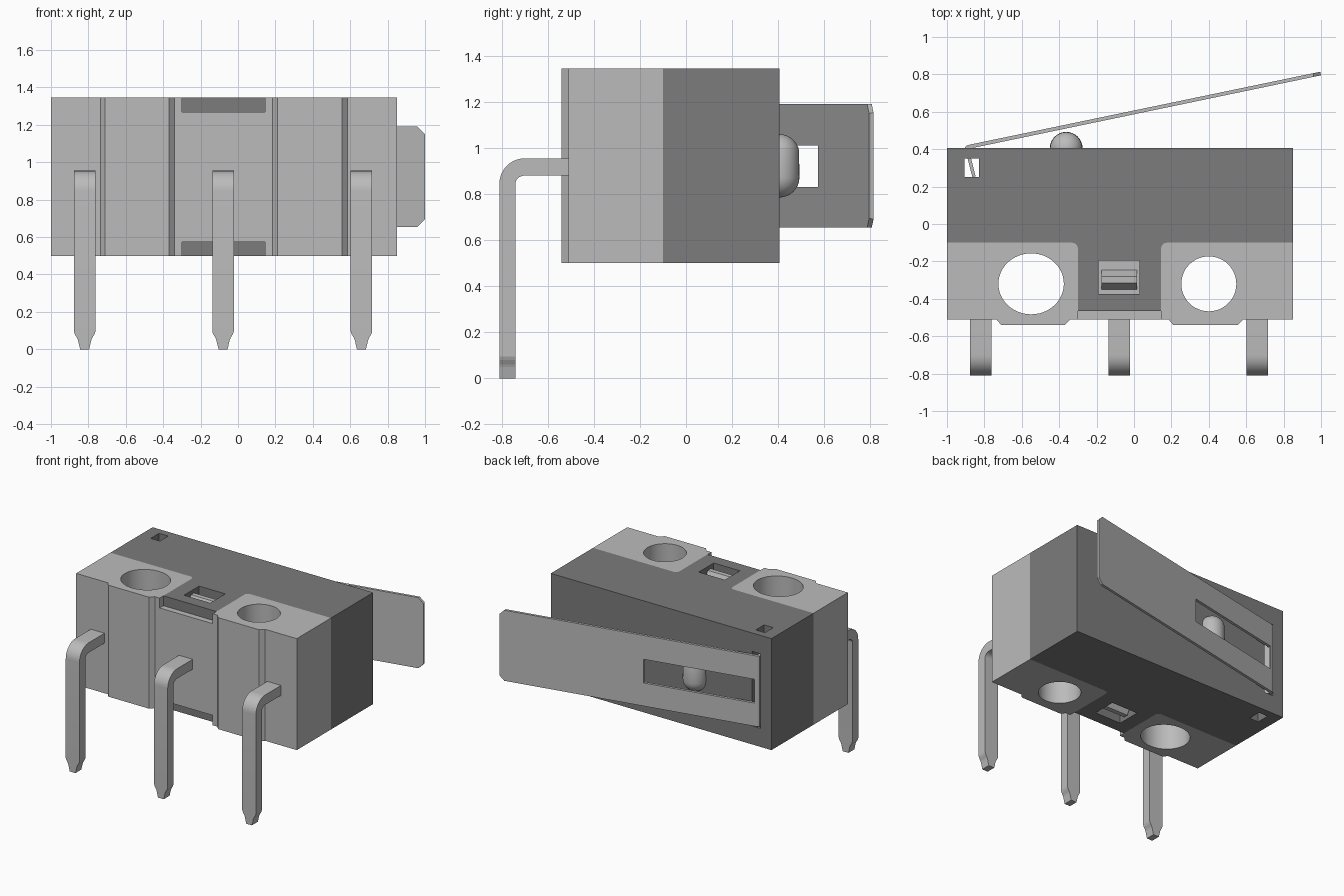
import bpy, bmesh
from math import sin, cos, pi, radians
from mathutils import Vector

if "Cube" in bpy.data.objects:
    bpy.data.objects.remove(bpy.data.objects["Cube"], do_unlink=True)


def material(name, value):
    m = bpy.data.materials.new(name)
    m.use_nodes = True
    colour = (value, value, value, 1)
    m.diffuse_color = colour
    m.node_tree.nodes["Principled BSDF"].inputs["Base Color"].default_value = colour
    return m


LIGHT = material("light grey", 0.5)
DARK = material("dark grey", 0.2)
Z0, Z1, MID = 0.5, 1.345, 0.9225


def finish(name, bm, mat):
    bmesh.ops.recalc_face_normals(bm, faces=bm.faces)
    me = bpy.data.meshes.new(name)
    bm.to_mesh(me)
    bm.free()
    ob = bpy.data.objects.new(name, me)
    bpy.context.collection.objects.link(ob)
    me.materials.append(mat)
    return ob


def prism(name, pts, lo, hi, mat=DARK, axis="z"):
    """Extrude a flat outline along an axis from lo to hi."""
    place = {"z": lambda a, b: (a, b, lo),
             "x": lambda a, b: (lo, a, b),
             "y": lambda a, b: (a, lo, b)}[axis]
    bm = bmesh.new()
    face = bm.faces.new([bm.verts.new(place(*p)) for p in pts])
    ext = bmesh.ops.extrude_face_region(bm, geom=[face])
    step = Vector([hi - lo if axis == c else 0 for c in "xyz"])
    bmesh.ops.translate(bm, vec=step,
                        verts=[v for v in ext["geom"] if isinstance(v, bmesh.types.BMVert)])
    return finish(name, bm, mat)


def rect(a0, a1, b0, b1):
    return [(a0, b0), (a1, b0), (a1, b1), (a0, b1)]


def arc(cx, cy, rx, ry, start, end, n):
    return [(cx + rx * cos(radians(start + (end - start) * i / n)),
             cy + ry * sin(radians(start + (end - start) * i / n))) for i in range(n + 1)]


def activate(ob):
    bpy.ops.object.select_all(action="DESELECT")
    ob.select_set(True)
    bpy.context.view_layer.objects.active = ob


def cut(ob, cutter):
    mod = ob.modifiers.new("cut", "BOOLEAN")
    mod.operation, mod.solver, mod.object = "DIFFERENCE", "EXACT", cutter
    activate(ob)
    bpy.ops.object.modifier_apply(modifier=mod.name)
    bpy.data.objects.remove(cutter, do_unlink=True)


def smooth(ob):
    activate(ob)
    bpy.ops.object.shade_smooth_by_angle(angle=radians(35))


def tongue_outline(front):
    # T-shaped outline that flares where it meets the housing
    left = arc(-0.33, -0.13, 0.03, 0.03, 90, 0, 6)
    right = arc(0.175, -0.13, 0.03, 0.03, 180, 90, 6)
    return left + [(-0.3, front), (0.145, front)] + right


# Front base with two raised pads
base = prism("base", [(-1, -0.1), (-1, -0.51), (-0.735, -0.51), (-0.71, -0.54),
                      (-0.37, -0.54), (-0.34, -0.51), (0.185, -0.51), (0.21, -0.54),
                      (0.555, -0.54), (0.585, -0.51), (0.85, -0.51), (0.85, -0.1)],
             Z0, Z1, LIGHT)

# Mounting holes, the left one slightly elongated
for x, rx, ry in ((-0.55, 0.175, 0.163), (0.4, 0.147, 0.147)):
    cut(base, prism("hole_cutter", arc(x, -0.32, rx, ry, 0, 352.5, 47), 0.3, 1.6))

# Recesses for the housing tongues, then the tongues and their latches
for side, lo, hi in (("top", 1.27, Z1), ("bottom", Z0, 0.575)):
    up = side == "top"
    cut(base, prism("recess_cutter", tongue_outline(-0.7),
                    lo if up else 0.3, 1.6 if up else hi))
    tongue = prism(side + "_tongue", tongue_outline(-0.465), lo, hi)
    cut(tongue, prism("window_cutter", rect(-0.19, 0.03, -0.375, -0.195), 0.3, 1.6))
    seat, peak = (1.26, 1.33) if up else (0.585, 0.515)
    prism(side + "_latch", [(-0.355, seat), (-0.315, peak), (-0.28, peak), (-0.24, seat)],
          -0.175, 0.015, LIGHT, "x")
smooth(base)

# Rear housing with lever slot and small through hole
housing = prism("housing", rect(-1, 0.85, -0.1, 0.405), Z0, Z1)
cut(housing, prism("through_cutter", rect(-0.907, -0.83, 0.25, 0.35), 0.3, 1.6))
cut(housing, prism("slot_cutter", rect(-0.91, -0.835, 0.24, 0.6), 0.64, 1.205))

# Bent sheet lever
lever = prism("lever", [(1, 0.795), (0.996, 0.814), (-0.875, 0.425), (-0.895, 0.42),
                        (-0.905, 0.41), (-0.9, 0.39), (-0.864, 0.25), (-0.847, 0.255),
                        (-0.884, 0.402)], 0.655, 1.19, LIGHT)
cut(lever, prism("window_cutter", rect(-0.872, -0.06, 0.83, 1.01), 0.38, 1, axis="y"))
for s in (-1, 1):
    edge = MID + s * 0.2675
    cut(lever, prism("corner_cutter", [(0.957, edge + s * 0.003), (1.01, edge + s * 0.003),
                                       (1.01, edge - s * 0.05)], 0.6, 1, axis="y"))

# Capsule button
bm = bmesh.new()
bmesh.ops.create_uvsphere(bm, u_segments=32, v_segments=16, radius=0.0875)
for v in bm.verts:
    if abs(v.co.z) < 0.001:
        v.co.z = 0
    v.co += Vector((-0.3625, 0.405, MID + (0.05 if v.co.z > 0 else -0.05)))
button = finish("button", bm, LIGHT)
smooth(button)

# Bent terminal pins with tapered tips
tip = [(0.0575, 0.095), (0.052, 0.08), (0.04, 0.06), (0.036, 0.05), (0.024, 0)]
for name, x in (("left", 0.66), ("middle", -0.08), ("right", -0.82)):
    outer = arc(-0.7, 0.845, 0.11, 0.11, 90, 180, 10)
    inner = arc(-0.7, 0.845, 0.04, 0.035, 180, 90, 10)
    pin = prism(name + "_pin", [(-0.5, 0.955)] + outer + [(-0.81, 0.095), (-0.74, 0.095)]
                + inner + [(-0.5, 0.88)], x - 0.0575, x + 0.0575, LIGHT, "x")
    smooth(pin)
    outline = [(x + w, z) for w, z in tip] + [(x - w, z) for w, z in reversed(tip)]
    prism(name + "_pin_tip", outline, -0.81, -0.74, LIGHT, "y")
